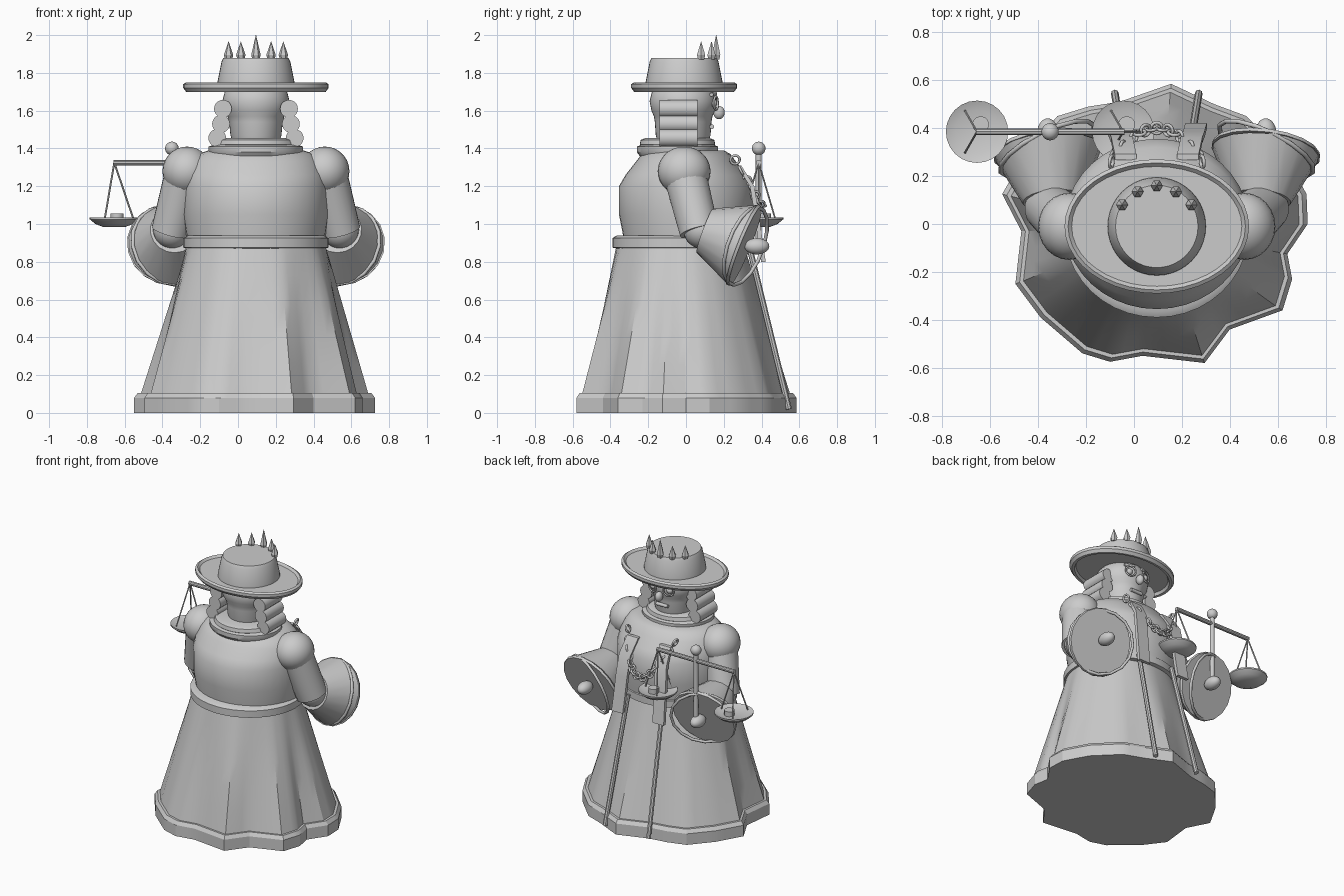
import bpy, math
from math import cos, sin, pi, radians
from mathutils import Vector

if "Cube" in bpy.data.objects:
    bpy.data.objects.remove(bpy.data.objects["Cube"])

CX = 0.095   # mirror axis of the figure

grey = bpy.data.materials.new("plain_grey")
grey.use_nodes = True
grey.diffuse_color = (0.6, 0.6, 0.6, 1)
grey.node_tree.nodes["Principled BSDF"].inputs["Base Color"].default_value = (0.6, 0.6, 0.6, 1)


def finish(ob, name, angle=35):
    ob.name = name
    ob.data.materials.clear()
    ob.data.materials.append(grey)
    bpy.ops.object.select_all(action='DESELECT')
    ob.select_set(True)
    bpy.context.view_layer.objects.active = ob
    if angle:
        bpy.ops.object.shade_smooth_by_angle(angle=radians(angle))
    return ob


def skin(name, rings, angle=35):
    """Join closed rings of points and cap both ends."""
    n = len(rings[0])
    verts = [p for r in rings for p in r]
    faces = [(i * n + j, i * n + (j + 1) % n, (i + 1) * n + (j + 1) % n, (i + 1) * n + j)
             for i in range(len(rings) - 1) for j in range(n)]
    faces += [tuple(range(n - 1, -1, -1)), tuple(range(len(verts) - n, len(verts)))]
    me = bpy.data.meshes.new(name)
    me.from_pydata(verts, [], faces)
    ob = bpy.data.objects.new(name, me)
    bpy.context.collection.objects.link(ob)
    return finish(ob, name, angle)


def stack(name, profile, cx=CX, cy=-0.01, n=40, angle=35):
    """Oval turned shape from (z, x radius, y radius) steps."""
    return skin(name, [[(cx + rx * cos(2 * pi * j / n), cy + ry * sin(2 * pi * j / n), z)
                        for j in range(n)] for z, rx, ry in profile], angle)


def tube(name, a, b, ra, rb=None, n=20, angle=35):
    a, b = Vector(a), Vector(b)
    bpy.ops.mesh.primitive_cone_add(vertices=n, radius1=ra, radius2=ra if rb is None else rb,
                                    depth=(b - a).length, location=(a + b) / 2)
    ob = bpy.context.object
    ob.rotation_euler = (b - a).to_track_quat('Z', 'Y').to_euler()
    return finish(ob, name, angle)


def ball(name, loc, size):
    bpy.ops.mesh.primitive_uv_sphere_add(segments=24, ring_count=14, radius=1, location=loc)
    bpy.context.object.scale = size
    return finish(bpy.context.object, name)


def ring(name, loc, major, minor, direction):
    bpy.ops.mesh.primitive_torus_add(major_radius=major, minor_radius=minor, major_segments=16,
                                     minor_segments=8, location=loc)
    ob = bpy.context.object
    ob.rotation_euler = Vector(direction).to_track_quat('Z', 'Y').to_euler()
    return finish(ob, name, 60)


# Robe skirt: wavy hem blended up to an oval waist
hem = [(0.155, 0.585), (-0.06, 0.51), (-0.19, 0.49), (-0.32, 0.45), (-0.45, 0.3), (-0.55, 0.125),
       (-0.47, -0.03), (-0.495, -0.25), (-0.39, -0.39), (-0.215, -0.54), (-0.1, -0.575),
       (0.035, -0.55), (0.295, -0.58), (0.4, -0.44), (0.62, -0.36), (0.66, -0.23),
       (0.64, -0.125), (0.725, 0), (0.72, 0.125), (0.63, 0.29), (0.47, 0.45), (0.335, 0.5)]
outline = []
for k, p in enumerate(hem):
    a, b = Vector(p), Vector(hem[(k + 1) % len(hem)])
    outline += [a.lerp(b, t / 3) for t in range(3)]
centre = Vector((CX, -0.03))
waist = []
for p in outline:
    ang = math.atan2((p - centre).y, (p - centre).x)
    waist.append(centre + Vector((0.37 * cos(ang), 0.34 * sin(ang))))


def hem_ring(scale, z):
    return [(*(centre + (p - centre) * scale), z) for p in outline]


skin("hem_band", [hem_ring(1, 0), hem_ring(1, 0.08), hem_ring(0.97, 0.105)], 25)
skin("skirt", [[(*(centre + (p - centre) * 0.945).lerp(w, t), 0.1 + 0.78 * t)
                for p, w in zip(outline, waist)] for t in (0, 0.2, 0.4, 0.6, 0.8, 1)], 30)

# Belt, torso and collar
stack("belt", [(0.87, 0.36, 0.34), (0.875, 0.385, 0.365), (0.925, 0.385, 0.365), (0.94, 0.36, 0.34)], cy=-0.025)
stack("torso", [(0.88, 0.36, 0.33), (0.95, 0.37, 0.335), (1.05, 0.385, 0.355), (1.2, 0.385, 0.355),
                (1.26, 0.375, 0.32), (1.33, 0.345, 0.265), (1.37, 0.31, 0.235), (1.39, 0.25, 0.2)], cy=0, angle=50)
stack("lower_collar", [(1.36, 0.24, 0.2), (1.38, 0.25, 0.215), (1.41, 0.25, 0.215), (1.42, 0.22, 0.19)], cy=-0.045)
stack("upper_collar", [(1.41, 0.2, 0.19), (1.42, 0.215, 0.2), (1.445, 0.205, 0.195), (1.455, 0.18, 0.17)], cy=-0.045)

# Head and hat
stack("head", [(1.42, 0.12, 0.13), (1.47, 0.135, 0.145), (1.54, 0.142, 0.15), (1.57, 0.15, 0.155),
               (1.6, 0.17, 0.168), (1.65, 0.178, 0.178), (1.7, 0.165, 0.165), (1.73, 0.14, 0.14)], cy=-0.015, angle=60)
stack("hat_brim", [(1.72, 0.34, 0.24), (1.7, 0.35, 0.25), (1.7, 0.37, 0.265), (1.72, 0.385, 0.28),
                   (1.74, 0.385, 0.28), (1.75, 0.37, 0.265), (1.735, 0.355, 0.25)])
stack("hat_crown", [(1.73, 0.205, 0.205), (1.75, 0.204, 0.204), (1.86, 0.182, 0.182), (1.88, 0.172, 0.172)])
for x, y, top in [(-0.145, 0.08, 1.965), (-0.08, 0.135, 1.965), (0, 0.16, 2), (0.08, 0.135, 1.965), (0.145, 0.08, 1.965)]:
    stack("crown_spike", [(1.87, 0.018, 0.018), (1.895, 0.025, 0.025), (top, 0.001, 0.001)],
          cx=CX + x, cy=y, n=6, angle=0)

# Face
ball("nose", (CX, 0.175, 1.59), (0.025, 0.03, 0.035))
tube("mouth", (CX - 0.045, 0.137, 1.515), (CX + 0.045, 0.137, 1.515), 0.012)

for side, word in ((-1, "right"), (1, "left")):
    def at(x, y, z):
        return (CX + side * x, y, z)

    ball(word + "_eye", at(0.065, 0.143, 1.64), (0.022, 0.022, 0.022))
    ring(word + "_eyeglass", at(0.065, 0.158, 1.64), 0.036, 0.006, (side * 0.3, 1, 0))
    tube(word + "_brow", at(0.03, 0.155, 1.69), at(0.1, 0.135, 1.685), 0.01)
    # Side curls
    for x, z in ((0.175, 1.61), (0.185, 1.53), (0.205, 1.455)):
        tube(word + "_curl", at(x, -0.14, z), at(x, 0.06, z), 0.047)
    # Arm, flared sleeve and hand
    ball(word + "_shoulder", at(0.365, -0.01, 1.28), (0.13, 0.14, 0.13))
    tube(word + "_upper_arm", at(0.365, -0.01, 1.28), at(0.45, 0.07, 0.96), 0.115, 0.105)
    ball(word + "_elbow", at(0.445, 0.085, 0.97), (0.1, 0.1, 0.1))
    tube(word + "_sleeve", at(0.435, 0.1, 0.965), at(0.455, 0.3, 0.89), 0.125, 0.225, 18)
    tube(word + "_cuff", at(0.455, 0.3, 0.89), at(0.457, 0.315, 0.884), 0.23, 0.225, 18)
    ring(word + "_cuff_rim", at(0.457, 0.315, 0.884), 0.218, 0.01, (side * 0.1, 0.2, -0.075))
    ball(word + "_hand", at(0.455, 0.375, 0.882), (0.045, 0.066, 0.043))
    # Stole strip with a long cord below it
    path = [(0.13, 0.28, 1.31), (0.145, 0.35, 1.2), (0.155, 0.375, 1.05), (0.16, 0.395, 0.9), (0.165, 0.41, 0.8)]
    skin(word + "_stole", [[at(x + dx * side, y + dy, z) for dx, dy in
                            ((-0.045, -0.012), (0.045, -0.012), (0.045, 0.012), (-0.045, 0.012))]
                           for x, y, z in reversed(path)], 30)
    tube(word + "_cord", at(0.14, 0.33, 0.9), at(0.175, 0.545, 0.02), 0.016, n=8)

# Neck chain: links along a hanging curve, alternating in direction
LINKS = 17


def chain_point(t):
    s = 2 * t - 1
    return Vector((CX + 0.19 * s, 0.4 - 0.14 * s ** 2, 1.09 + 0.25 * s ** 2))


for k in range(LINKS):
    t = k / (LINKS - 1)
    along = (chain_point(t + 0.01) - chain_point(t - 0.01)).normalized()
    face = along.cross(Vector((0, 1, 0.3))).normalized()
    if k % 2:
        face = along.cross(face)
    link = ring("chain_link", chain_point(t), 0.024, 0.007, face)
    link.rotation_euler = Vector(face).to_track_quat('Z', 'Y').to_euler()

# Balance scales held in the right hand
PX, PY, BEAM = -0.35, 0.385, 1.325
tube("scales_post", (PX, PY, 0.86), (PX, PY, 1.39), 0.016, n=12)
ball("scales_knob", (PX, PY, 1.4), (0.036, 0.036, 0.036))
tube("scales_beam", (PX - 0.31, PY, BEAM), (PX + 0.31, PY, BEAM), 0.015, n=10)
for end in (-0.305, 0.305):
    x = PX + end
    stack("scales_pan", [(0.985, 0.06, 0.06), (1.0, 0.1, 0.1), (1.025, 0.13, 0.13), (1.035, 0.13, 0.13),
                         (1.02, 0.09, 0.09)], cx=x, cy=PY, n=24)
    stack("pan_weight", [(1.01, 0.035, 0.035), (1.055, 0.035, 0.035)], cx=x + 0.015, cy=PY + 0.03, n=12)
    for a in (0, 2 * pi / 3, 4 * pi / 3):
        tube("pan_string", (x, PY, BEAM), (x + 0.1 * cos(a), PY + 0.1 * sin(a), 1.03), 0.005, n=6)
